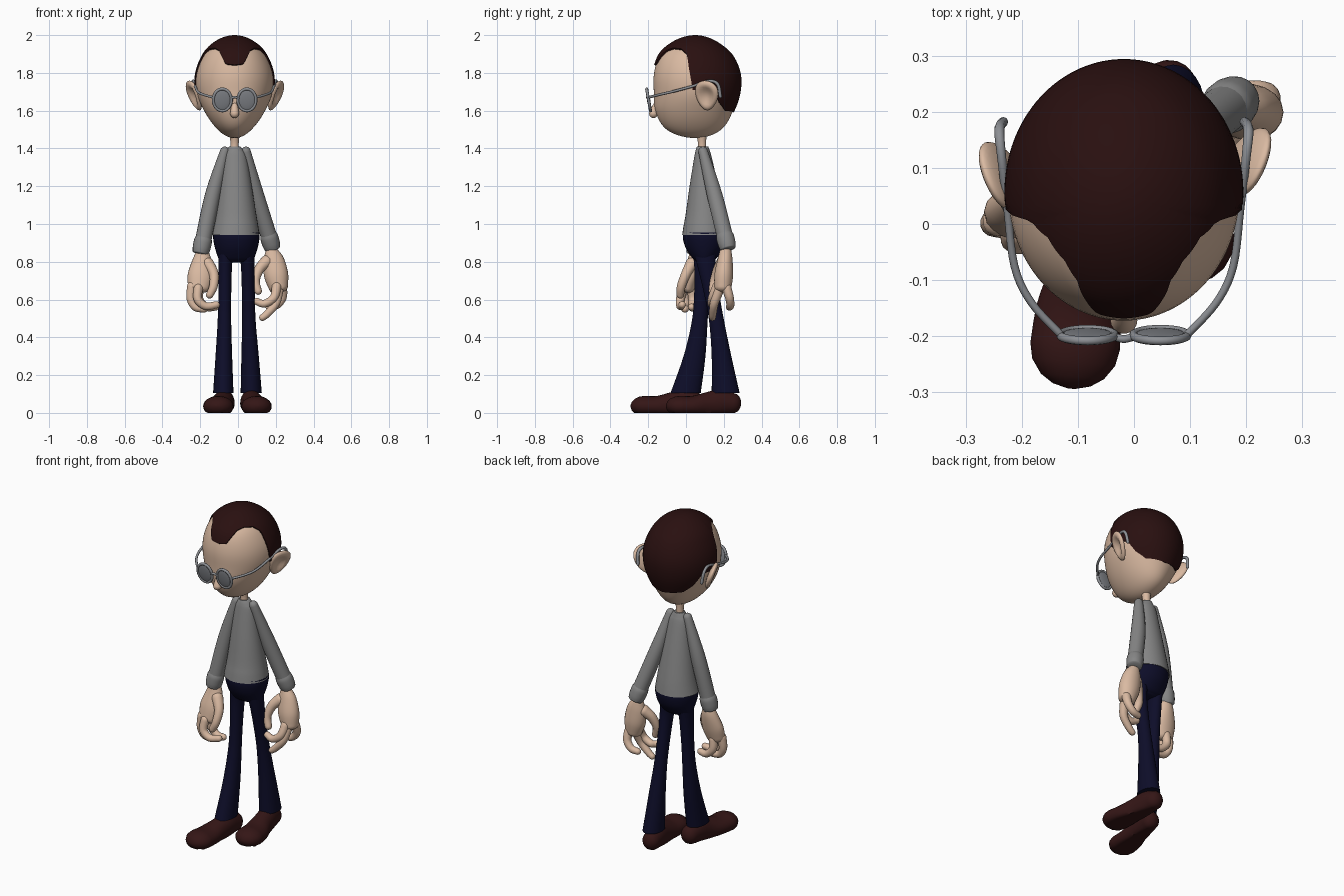
import bpy, bmesh, math
from mathutils import Vector, Matrix

if "Cube" in bpy.data.objects:
    bpy.data.objects.remove(bpy.data.objects["Cube"])


def material(name, col):
    m = bpy.data.materials.new(name)
    m.diffuse_color = (*col, 1)
    m.use_nodes = True
    m.node_tree.nodes["Principled BSDF"].inputs["Base Color"].default_value = m.diffuse_color
    return m


SKIN = material("skin", (0.70, 0.49, 0.36))
HAIR = material("dark brown hair", (0.022, 0.005, 0.005))
KNIT = material("grey knit", (0.24, 0.24, 0.24))
NAVY = material("navy cloth", (0.004, 0.004, 0.022))
SHOE = material("brown leather", (0.035, 0.008, 0.008))
METAL = material("grey metal", (0.27, 0.28, 0.30))
LENS = material("grey lens", (0.21, 0.22, 0.24))


def finish(bm, name, mat, angle=50):
    bmesh.ops.recalc_face_normals(bm, faces=bm.faces)
    me = bpy.data.meshes.new(name)
    bm.to_mesh(me)
    bm.free()
    ob = bpy.data.objects.new(name, me)
    bpy.context.collection.objects.link(ob)
    me.materials.append(mat)
    bpy.ops.object.select_all(action='DESELECT')
    ob.select_set(True)
    bpy.context.view_layer.objects.active = ob
    bpy.ops.object.shade_smooth_by_angle(angle=math.radians(angle))
    return ob


def skin_rings(bm, rings, ends=True):
    loops = [[bm.verts.new(p) for p in r] for r in rings]
    n = len(loops[0])
    for a, b in zip(loops, loops[1:]):
        for i in range(n):
            bm.faces.new((a[i], a[(i + 1) % n], b[(i + 1) % n], b[i]))
    if ends:
        bm.faces.new(loops[0])
        bm.faces.new(loops[-1])


def spline(rows, n=5):
    """Smooth curve through rows of numbers."""
    out = []
    for i in range(len(rows) - 1):
        p0, p1, p2 = rows[max(i - 1, 0)], rows[i], rows[i + 1]
        p3 = rows[min(i + 2, len(rows) - 1)]
        for k in range(n):
            t = k / n
            out.append([0.5 * (2 * b + (c - a) * t + (2 * a - 5 * b + 4 * c - d) * t * t
                               + (3 * b - a - 3 * c + d) * t ** 3)
                        for a, b, c, d in zip(p0, p1, p2, p3)])
    return out + [list(rows[-1])]


def tube(name, rows, mat, ref=(1, 0, 0), caps=(1, 1), seg=18, level=False, floor=False):
    """Loft ellipses (x, y, z, radius a, radius b) along a path, with rounded ends."""
    pts = spline([r if len(r) == 5 else (*r, r[3]) for r in rows])
    pos = [Vector(p[:3]) for p in pts]
    rings = []

    def ring(c, t, ra, rb):
        if level:
            u, v = Vector((1, 0, 0)), Vector((0, 1, 0))
        else:
            u = (Vector(ref) - t * t.dot(Vector(ref))).normalized()
            v = t.cross(u)
        r = [c + u * ra * math.cos(2 * math.pi * i / seg) + v * rb * math.sin(2 * math.pi * i / seg)
             for i in range(seg)]
        if floor:
            for p in r:
                p.z = max(p.z, 0)
        rings.append(r)

    last = len(pos) - 1
    for i, p in enumerate(pts):
        t = (pos[min(i + 1, last)] - pos[max(i - 1, 0)]).normalized()
        arc = [math.radians(a) for a in (22, 45, 65, 85)]
        if i == 0 and caps[0]:
            for a in reversed(arc):
                ring(pos[0] - t * p[3] * caps[0] * math.sin(a), t, p[3] * math.cos(a), p[4] * math.cos(a))
        ring(pos[i], t, p[3], p[4])
        if i == last and caps[1]:
            for a in arc:
                ring(pos[i] + t * p[3] * caps[1] * math.sin(a), t, p[3] * math.cos(a), p[4] * math.cos(a))
    bm = bmesh.new()
    skin_rings(bm, rings)
    return finish(bm, name, mat)


def ball(name, loc, size, mat, rot=None, shape=None):
    bm = bmesh.new()
    bmesh.ops.create_uvsphere(bm, u_segments=24, v_segments=16, radius=1)
    for v in bm.verts:
        if shape:
            shape(v.co)
        v.co = Vector(a * b for a, b in zip(v.co, size))
        if rot:
            v.co = rot @ v.co
        v.co += Vector(loc)
    return finish(bm, name, mat)


# Head: egg given by polar angle -> half width, front y, back y
EGG = [(0, 0, .05, .05), (35, .123, -.09, .185), (52, .168, -.142, .243), (75, .203, -.17, .283),
       (96, .200, -.170, .281), (118, .160, -.162, .248), (147, .088, -.10, .185), (180, 0, .05, .05)]
HX = -.018


def slope(i, k):
    a, b = EGG[max(i - 1, 0)], EGG[min(i + 1, len(EGG) - 1)]
    return (b[k] - a[k]) / (b[0] - a[0])


def head_point(az, th, grow=1.0):
    i = max(j for j in range(len(EGG) - 1) if EGG[j][0] <= th)
    h = EGG[i + 1][0] - EGG[i][0]
    t = (th - EGG[i][0]) / h
    w, f, b = [(2 * t**3 - 3 * t * t + 1) * EGG[i][k] + (t**3 - 2 * t * t + t) * h * slope(i, k)
               + (3 * t * t - 2 * t**3) * EGG[i + 1][k] + (t**3 - t * t) * h * slope(i + 1, k) for k in (1, 2, 3)]
    p = Vector((w * math.sin(az), (f + b) / 2 - (b - f) / 2 * math.cos(az) - .06, .268 * math.cos(math.radians(th))))
    return p * grow + Vector((HX, .06, 1.723))


N = 144
AZ = [2 * math.pi * i / N for i in range(N)]
bm = bmesh.new()
skin_rings(bm, [[head_point(a, th) for a in AZ] for th in [1] + list(range(5, 180, 5)) + [179]])
finish(bm, "head", SKIN)

# Hair cap: from the crown down to a hairline (degrees from front, height)
LINE = [(0, 1.842), (14, 1.848), (22, 1.885), (32, 1.92), (46, 1.932), (65, 1.927), (77, 1.90),
        (81, 1.80), (85, 1.71), (112, 1.71), (125, 1.64), (140, 1.60), (181, 1.59)]


def hairline(az):
    d = abs(math.degrees(az) if az <= math.pi else 360 - math.degrees(az))
    for (a, za), (b, zb) in zip(LINE, LINE[1:]):
        if a <= d <= b:
            z = za + (zb - za) * (d - a) / (b - a)
            return math.degrees(math.acos((z - 1.723) / .276))


bm = bmesh.new()
rows = [[head_point(a, max(1, hairline(a) * k / 24), 1.033) for a in AZ] for k in range(25)]
rows.append([head_point(a, hairline(a), .98) for a in AZ])
skin_rings(bm, rows, ends=False)
bmesh.ops.holes_fill(bm, edges=[e for e in bm.edges if e.is_boundary and e.verts[0].co.z > 1.97], sides=0)
finish(bm, "hair", HAIR)


# Ears with a hollow, and nose
def hollow(co):
    r = math.hypot(co.y, co.z)
    if co.x > 0 and r < .75:
        co.x *= -.3 + 1.3 * (r / .75) ** 2
    co.y *= 1 + .25 * co.z


for side, x, y in ((-1, -.232, .085), (1, .2, .11)):
    tilt = Matrix.Rotation(math.radians(22), 3, 'Y') @ Matrix.Rotation(math.radians(-22), 3, 'Z')
    if side < 0:
        flip = Matrix.Diagonal((-1, 1, 1))
        tilt = flip @ tilt
    ball("ear", (x, y, 1.68), (.021, .064, .084), SKIN, tilt, hollow)
tube("nose", [(HX, -.145, 1.65, .014), (HX, -.165, 1.61, .02), (HX, -.172, 1.585, .024)], SKIN)

# Glasses
lean = Matrix.Rotation(math.radians(10), 3, 'X')
for side in (-1, 1):
    c = Vector((HX + side * .065, -.198, 1.657))
    ball("lens", c, (.047, .009, .058), LENS, lean)
    bm = bmesh.new()
    rings = []
    for i in range(32):
        a = 2 * math.pi * i / 32
        rings.append([c + lean @ Vector(((.048 + .008 * math.cos(b)) * math.cos(a), .008 * math.sin(b),
                                         (.059 + .008 * math.cos(b)) * math.sin(a)))
                      for b in [math.pi * k / 4 for k in range(8)]])
    skin_rings(bm, rings + rings[:1], ends=False)
    bmesh.ops.remove_doubles(bm, verts=bm.verts, dist=1e-5)
    finish(bm, "lens_rim", METAL)
    X = [HX + side * v for v in (.112, .165, .195, .208, .218, .222, .215)]
    tube("glasses_arm", [(X[0], -.198, 1.67, .007), (X[1], -.14, 1.685, .007), (X[2], -.075, 1.70, .007),
                         (X[3], .03, 1.728, .007), (X[4], .12, 1.757, .008), (X[5], .168, 1.74, .009),
                         (X[6], .182, 1.675, .009)], METAL, ref=(1, 0, 0), seg=8)
tube("glasses_bridge", [(HX - .02, -.2, 1.665, .007), (HX, -.205, 1.672, .007), (HX + .02, -.2, 1.665, .007)],
     METAL, ref=(0, 0, 1), seg=8)

# Neck and sweater body
tube("neck", [(HX, .085, 1.37, .024), (HX, .085, 1.43, .022), (HX, .08, 1.49, .03)], SKIN, level=True)
tube("sweater_body", [(-.013, .1, .943, .127, .12), (-.012, .1, .99, .119, .113), (-.012, .1, 1.05, .109, .102),
                      (-.013, .095, 1.2, .086, .076), (-.015, .09, 1.35, .062, .047),
                      (-.016, .088, 1.39, .045, .037), (-.017, .088, 1.41, .03, .03)],
     KNIT, level=True, caps=(0, 0), seg=32)

# Sleeves and cuffs
for name, sh, mid, wr in (("left", (-.07, .085, 1.385), (-.132, .075, 1.16), (-.183, .052, .92)),
                          ("right", (.042, .09, 1.385), (.095, .15, 1.16), (.162, .205, .94))):
    tube(name + "_sleeve", [(*sh, .025), (*mid, .041), (*wr, .043)], KNIT, caps=(1, 0))
    s, w = Vector(mid), Vector(wr)
    d = (w - s).normalized()
    tube(name + "_cuff", [(*(w - d * .01), .042), (*(w + d * .012), .048), (*(w + d * .05), .047),
                          (*(w + d * .075), .042)], KNIT, caps=(.3, .2))

# Left hand: palm, curled fingers, thumb
tube("left_palm", [(-.188, .05, .86, .03, .028), (-.19, .045, .81, .05, .036), (-.198, .025, .73, .068, .042),
                   (-.208, .01, .665, .058, .038)], SKIN, caps=(.2, .5))
FINGERS = {
    "left_finger": [
        [(-.243, .005, .67, .027), (-.25, .0, .605, .023), (-.225, -.005, .56, .021), (-.18, -.005, .55, .02)],
        [(-.21, -.015, .66, .025), (-.212, -.03, .6, .023), (-.17, -.03, .565, .021), (-.115, -.02, .572, .019)],
        [(-.205, .03, .66, .025), (-.205, .035, .6, .023), (-.165, .035, .56, .021), (-.12, .03, .56, .019)],
        [(-.16, .03, .79, .033), (-.128, .0, .735, .026), (-.13, -.025, .67, .023), (-.15, -.03, .625, .02)]],
    "right_finger": [
        [(.205, .165, .67, .026), (.19, .14, .61, .023), (.14, .135, .578, .021), (.1, .14, .59, .019)],
        [(.215, .175, .65, .026), (.2, .15, .58, .023), (.155, .142, .525, .02), (.13, .14, .505, .018)],
        [(.235, .215, .66, .026), (.235, .23, .61, .023), (.205, .235, .57, .021), (.165, .23, .56, .019)],
        [(.15, .195, .8, .034), (.112, .17, .76, .027), (.093, .15, .70, .023), (.107, .14, .645, .02)]]}
# Right hand palm
tube("right_palm", [(.176, .21, .86, .032, .03), (.188, .207, .81, .055, .04), (.202, .2, .73, .064, .05),
                    (.215, .195, .66, .05, .045)], SKIN, caps=(.2, .5))
for name, fingers in FINGERS.items():
    for f in fingers:
        tube(name, f, SKIN, ref=(0, 1, 0), seg=14)

# Trousers: hips and two flared legs
tube("trouser_hips", [(-.009, .1, .955, .122, .116), (-.009, .1, .92, .122, .116), (-.009, .1, .87, .112, .1),
                      (-.009, .098, .82, .095, .065), (-.009, .097, .805, .08, .045)],
     NAVY, level=True, caps=(0, .12), seg=32)
tube("left_trouser_leg", [(-.064, .095, .85, .04, .06), (-.068, .092, .77, .036, .048), (-.07, .083, .62, .034, .04),
                          (-.072, .072, .48, .036, .042), (-.075, .045, .3, .044, .058),
                          (-.078, -.002, .105, .054, .08)], NAVY, level=True, caps=(0, 0), seg=24)
tube("right_trouser_leg", [(.046, .1, .85, .04, .06), (.052, .11, .77, .036, .048), (.055, .138, .62, .034, .04),
                           (.058, .163, .48, .036, .04), (.064, .188, .3, .046, .052),
                           (.07, .21, .105, .056, .074)], NAVY, level=True, caps=(0, 0), seg=24)

# Shoes: flat soles, broad toes
for name, s, x, dy in (("left_shoe", -1, -.062, 0), ("right_shoe", 1, .056, .187)):
    tube(name, [(x + s * .005, .06 + dy, .05, .05, .055), (x + s * .012, .0 + dy, .055, .055, .07),
                (x + s * .022, -.07 + dy, .045, .06, .065), (x + s * .036, -.15 + dy, .035, .075, .055),
                (x + s * .043, -.218 + dy, .035, .08, .055)], SHOE, caps=(.9, .95), seg=24, floor=True)
